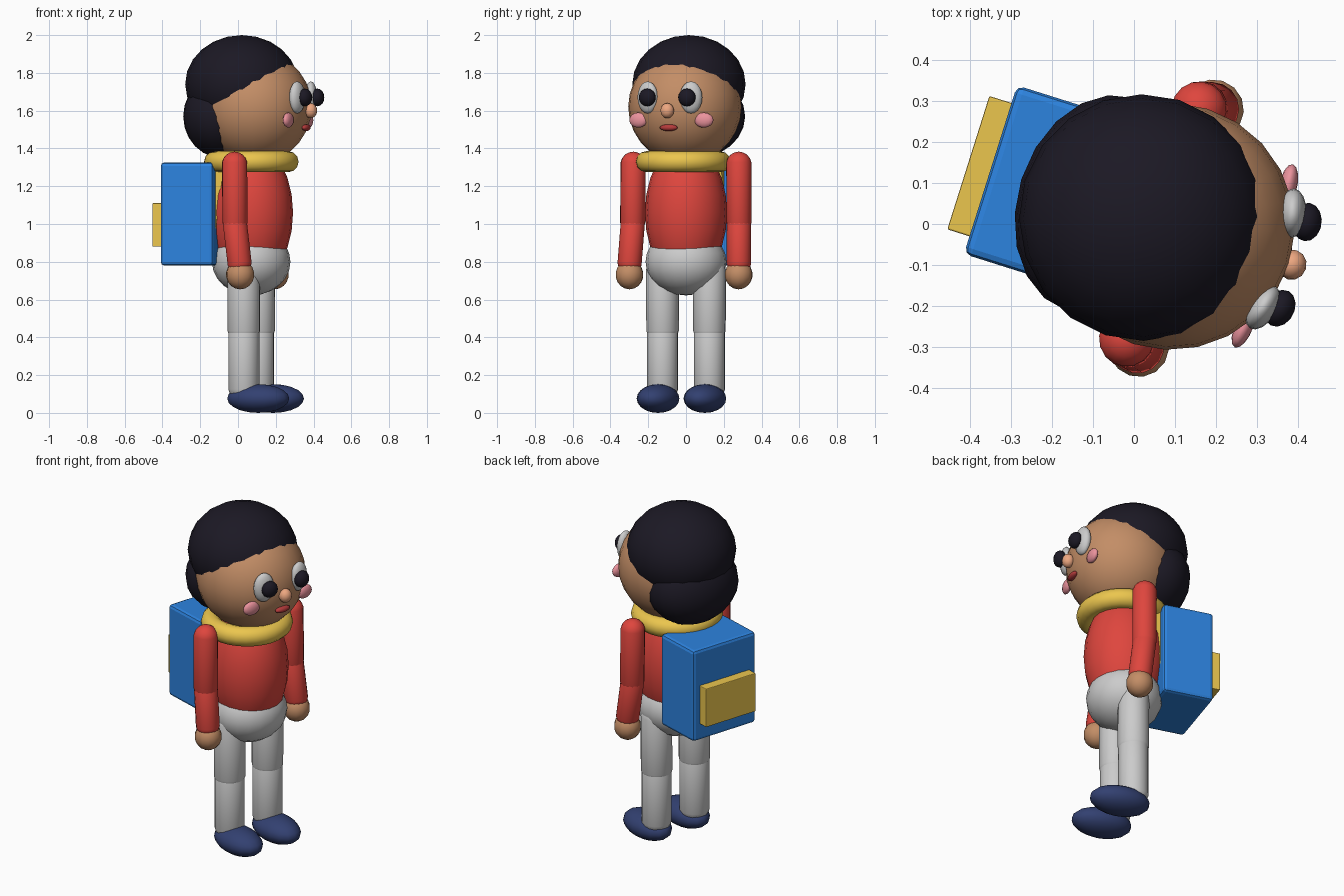
import bpy, bmesh
from math import radians
from mathutils import Matrix, Vector

if "Cube" in bpy.data.objects:
    bpy.data.objects.remove(bpy.data.objects["Cube"])

# The figure is built facing local +X, then turned and placed by this frame
FRAME = Matrix.Translation((0.07, 0, 0)) @ Matrix.Rotation(radians(-17.5), 4, 'Z')


def material(name, rgb):
    m = bpy.data.materials.new(name)
    m.diffuse_color = (*[c ** 2.2 for c in rgb], 1)
    m.use_nodes = True
    m.node_tree.nodes["Principled BSDF"].inputs["Base Color"].default_value = m.diffuse_color
    return m


SKIN = material("skin", (0.76, 0.55, 0.40))
NOSE = material("nose", (0.93, 0.65, 0.50))
HAIR = material("hair", (0.13, 0.12, 0.16))
RED = material("red", (0.87, 0.28, 0.25))
YELLOW = material("yellow", (0.92, 0.77, 0.31))
BLUE = material("blue", (0.19, 0.51, 0.87))
NAVY = material("navy", (0.21, 0.26, 0.44))
PINK = material("pink", (0.92, 0.57, 0.61))
LIPS = material("lips", (0.70, 0.24, 0.24))


def add(name, bm, local, mat=None, smooth=True):
    me = bpy.data.meshes.new(name)
    bm.to_mesh(me)
    bm.free()
    for p in me.polygons:
        p.use_smooth = smooth
    ob = bpy.data.objects.new(name, me)
    bpy.context.collection.objects.link(ob)
    ob.matrix_world = FRAME @ local
    if mat:
        me.materials.append(mat)
    return ob


def ball(name, loc, radii, mat=None, yaw=0, seg=20, rings=12):
    bm = bmesh.new()
    bmesh.ops.create_uvsphere(bm, u_segments=seg, v_segments=rings, radius=1)
    bmesh.ops.scale(bm, vec=radii, verts=bm.verts)
    return add(name, bm, Matrix.Translation(loc) @ Matrix.Rotation(radians(yaw), 4, 'Z'), mat)


def capsule(name, a, b, r, mat=None):
    """Round-ended limb between cap centres a and b."""
    a, b = Vector(a), Vector(b)
    d = b - a
    bm = bmesh.new()
    bmesh.ops.create_uvsphere(bm, u_segments=16, v_segments=9, radius=r)
    for v in bm.verts:
        v.co.z += d.length / 2 * (1 if v.co.z > 0 else -1)
    rot = d.to_track_quat('Z', 'Y').to_matrix().to_4x4()
    return add(name, bm, Matrix.Translation((a + b) / 2) @ rot, mat)


def box(name, loc, size, mat, bevel=0.0, tilt=0):
    bm = bmesh.new()
    bmesh.ops.create_cube(bm, size=1)
    bmesh.ops.scale(bm, vec=size, verts=bm.verts)
    if bevel:
        bmesh.ops.bevel(bm, geom=bm.edges[:], offset=bevel, segments=2,
                        profile=0.5, affect='EDGES')
    return add(name, bm, Matrix.Translation(loc) @ Matrix.Rotation(radians(tilt), 4, 'Y'), mat, False)


# Body, head and hair
ball("torso", (0, 0, 1.06), (0.222, 0.217, 0.37), RED)
ball("hips", (0, 0, 0.80), (0.207, 0.215, 0.178))
ball("head", (0.02, 0, 1.62), (0.302, 0.30, 0.30), SKIN, seg=24, rings=14)
ball("hair_top", (-0.052, 0, 1.74), (0.30, 0.30, 0.26), HAIR)
ball("hair_back", (-0.158, 0, 1.57), (0.203, 0.272, 0.222), HAIR)

# Nose and mouth
ball("nose", (0.33, 0, 1.60), (0.035, 0.037, 0.04), NOSE, seg=12, rings=8)
ball("mouth", (0.305, 0, 1.51), (0.02, 0.05, 0.018), LIPS, seg=12, rings=8)

# Paired parts
for side, s in (("left", 1), ("right", -1)):
    ball(side + "_eye", (0.293, s * 0.12, 1.67), (0.034, 0.06, 0.085), None, s * 14, 16, 10)
    ball(side + "_pupil", (0.333, s * 0.11, 1.67), (0.036, 0.047, 0.047), HAIR, s * 10, 14, 8)
    ball(side + "_cheek", (0.263, s * 0.182, 1.55), (0.022, 0.052, 0.04), PINK, s * 6, 14, 8)
    capsule(side + "_upper_arm", (0.0, s * 0.293, 1.315), (0.003, s * 0.295, 1.02), 0.068, RED)
    capsule(side + "_forearm", (0.003, s * 0.295, 1.00), (0.030, s * 0.303, 0.80), 0.066, RED)
    ball(side + "_hand", (0.034, s * 0.303, 0.732), (0.075, 0.074, 0.078), SKIN, 0, 14, 9)
    capsule(side + "_thigh", (0, s * 0.131, 0.745), (0, s * 0.13, 0.45), 0.088)
    capsule(side + "_shin", (0, s * 0.13, 0.41), (0, s * 0.13, 0.14), 0.084)
    ball(side + "_shoe", (0.08, s * 0.13, 0.076), (0.172, 0.106, 0.076), NAVY, 0, 16, 10)
    box(side + "_strap", (-0.15, s * 0.14, 1.13), (0.05, 0.05, 0.36), YELLOW, 0, 8)

# Neck ring
bpy.ops.mesh.primitive_torus_add(major_radius=0.195, minor_radius=0.056,
                                 major_segments=28, minor_segments=12)
ring = bpy.context.object
ring.name = "collar_ring"
ring.matrix_world = FRAME @ Matrix.Translation((0.005, -0.014, 1.33))
ring.data.materials.append(YELLOW)
for p in ring.data.polygons:
    p.use_smooth = True

# Backpack with pocket
box("backpack", (-0.293, 0, 1.053), (0.293, 0.43, 0.545), BLUE, 0.018)
box("backpack_pocket", (-0.463, 0, 0.995), (0.066, 0.34, 0.23), YELLOW, 0.004)
